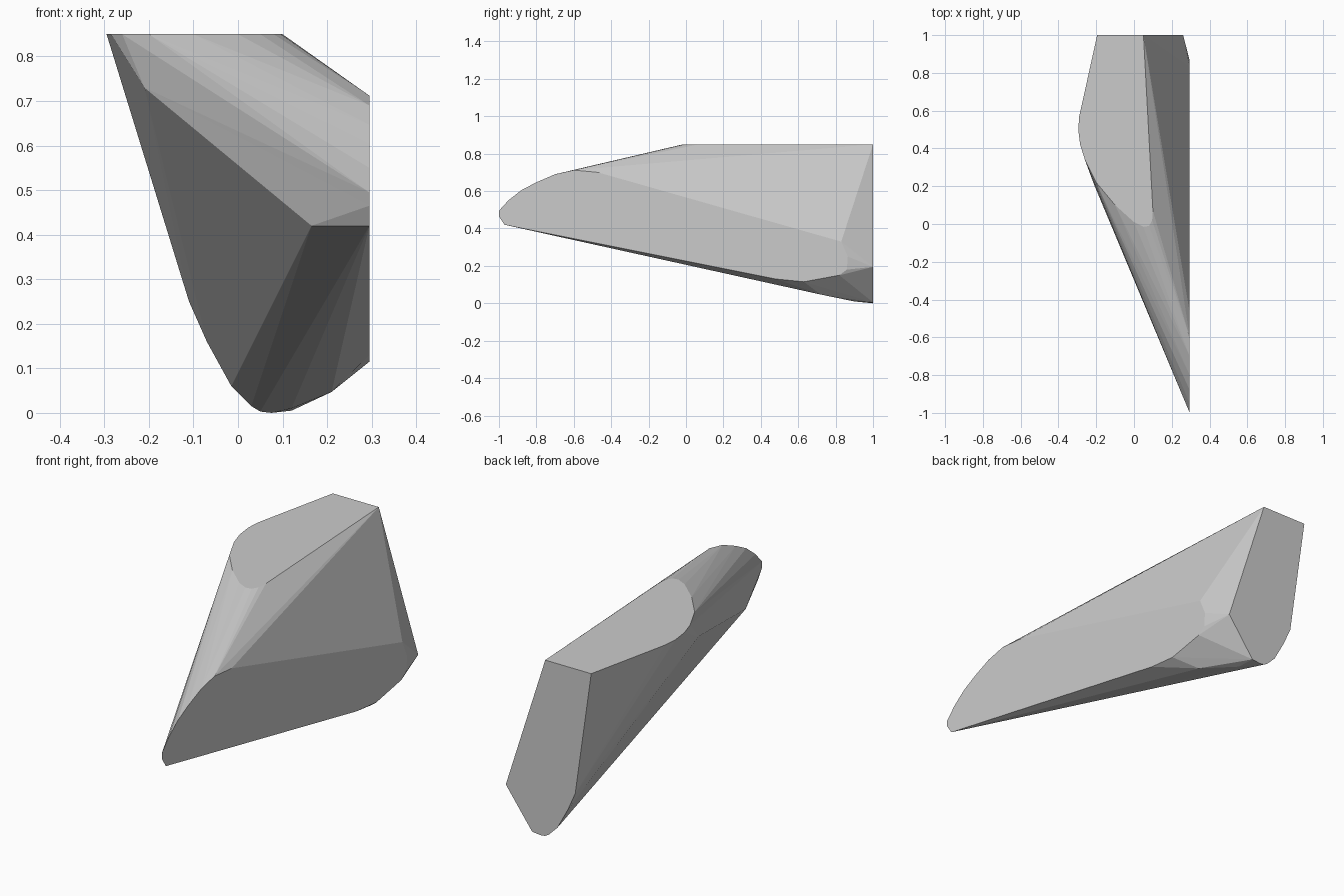
import bpy, bmesh, math

if "Cube" in bpy.data.objects:
    bpy.data.objects.remove(bpy.data.objects["Cube"])

SIDE_X, BACK_Y, TOP_Z = 0.295, 1.0, 0.85

# Flat right side outline (y, z)
side = [(-1, 0.465), (-1, 0.495), (-0.95, 0.55), (-0.88, 0.605), (-0.80, 0.647),
        (-0.70, 0.69), (-0.60, 0.712), (-0.47, 0.70), (0.83, 0.33), (0.865, 0.25),
        (0.86, 0.18), (0.82, 0.15), (0.63, 0.115), (0.48, 0.13), (-0.97, 0.42)]
# Flat back outline (x, z)
back = [(-0.195, 0.85), (0.05, 0.85), (0.26, 0.195), (0.12, 0.005), (0.075, 0),
        (0.05, 0.003), (0.03, 0.015), (-0.015, 0.06), (-0.07, 0.16), (-0.11, 0.25)]
# Flat top outline (x, y)
top = [(0.10, 0.07), (0.096, 0.02), (0.08, -0.01), (0.05, -0.015), (0, 0.01),
       (-0.1, 0.10), (-0.2, 0.22), (-0.26, 0.34), (-0.285, 0.42), (-0.295, 0.50),
       (-0.29, 0.57)]
# Rounded corners between the flats (x, y, z)
corners = [(0.165, -0.69, 0.42), (0.15, -0.655, 0.46), (-0.10, -0.055, 0.645),
           (-0.21, 0.205, 0.73), (0.21, 0.72, 0.047), (0.12, 0.90, 0.01)]

points = [(SIDE_X, y, z) for y, z in side]
points += [(x, BACK_Y, z) for x, z in back]
points += [(x, y, TOP_Z) for x, y in top]
points += corners

# Convex faceted block wrapped around the outlines
bm = bmesh.new()
for p in points:
    bm.verts.new(p)
hull = bmesh.ops.convex_hull(bm, input=bm.verts)
loose = {g for g in hull["geom_interior"] + hull["geom_unused"]
         if isinstance(g, bmesh.types.BMVert)}
bmesh.ops.delete(bm, geom=list(loose), context='VERTS')
bmesh.ops.dissolve_limit(bm, angle_limit=math.radians(0.5),
                         verts=bm.verts, edges=bm.edges)
bmesh.ops.recalc_face_normals(bm, faces=bm.faces)

mesh = bpy.data.meshes.new("faceted_block")
bm.to_mesh(mesh)
bm.free()

grey = bpy.data.materials.new("light_grey")
grey.diffuse_color = (0.6, 0.6, 0.6, 1)
grey.use_nodes = True
grey.node_tree.nodes["Principled BSDF"].inputs["Base Color"].default_value = grey.diffuse_color
mesh.materials.append(grey)
block = bpy.data.objects.new("faceted_block", mesh)
bpy.context.collection.objects.link(block)
